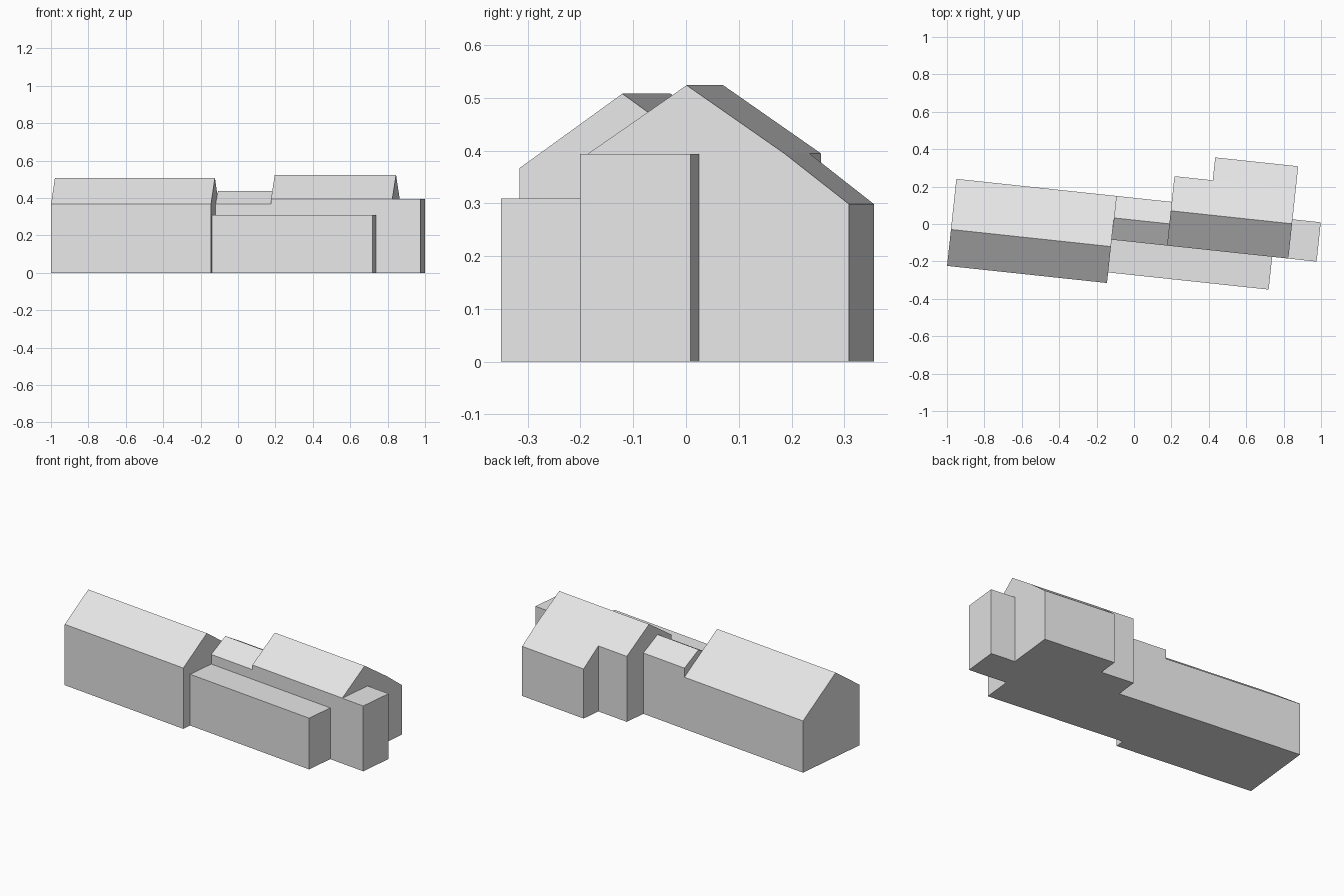
import bpy
import bmesh
import math

cube = bpy.data.objects.get("Cube")
if cube:
    bpy.data.objects.remove(cube, do_unlink=True)

# Single pale grey for the whole building
grey = bpy.data.materials.new("pale_grey")
grey.use_nodes = True
grey.diffuse_color = (0.8, 0.8, 0.8, 1)
grey.node_tree.nodes["Principled BSDF"].inputs["Base Color"].default_value = (0.8, 0.8, 0.8, 1)

TURN = math.radians(-6.1)  # the building stands slightly askew


def wing(name, start, end, outline):
    """Closed block: a wall-and-roof outline (depth, height) swept along the building."""
    front, back = outline[0][0], outline[-1][0]
    section = [(front, 0)] + outline + [(back, 0)]
    bm = bmesh.new()
    face = bm.faces.new([bm.verts.new((start, y, z)) for y, z in section])
    swept = bmesh.ops.extrude_face_region(bm, geom=[face])
    moved = [g for g in swept["geom"] if isinstance(g, bmesh.types.BMVert)]
    bmesh.ops.translate(bm, verts=moved, vec=(end - start, 0, 0))
    bmesh.ops.recalc_face_normals(bm, faces=bm.faces)
    mesh = bpy.data.meshes.new(name)
    bm.to_mesh(mesh)
    bm.free()
    mesh.materials.append(grey)
    obj = bpy.data.objects.new(name, mesh)
    obj.rotation_euler.z = TURN
    bpy.context.collection.objects.link(obj)
    return obj


# Shared lines along the building
WALL = -0.096     # front wall of the main house
LINK = -0.11      # joint between long wing and link
HOUSE = 0.188     # joint between link and house
STEP = 0.394      # step in the rear wall
GABLE = 0.84      # right gable of the house
EAVE = 0.395
RIDGE = (0.091, 0.524)

# Long wing with uneven eaves
wing("long_wing", -0.97, LINK, [(-0.329, 0.367), (-0.133, 0.508), (0.139, 0.312)])

# Low gabled link
wing("link_wing", LINK, HOUSE, [(WALL, 0.367), (0.021, 0.437), (0.139, 0.367)])

# Main house, with its roof running lower over the deeper right part
wing("main_house", HOUSE, STEP, [(WALL, EAVE), RIDGE, (0.277, EAVE)])
wing("main_house_deep", STEP, GABLE, [(WALL, EAVE), RIDGE, (0.277, EAVE), (0.4, 0.299)])

# Flat-roofed additions
wing("front_annex", LINK, 0.753, [(-0.272, 0.309), (WALL, 0.309)])
wing("end_annex", GABLE, 0.992, [(WALL, EAVE - 0.001), (0.115, EAVE - 0.001)])
